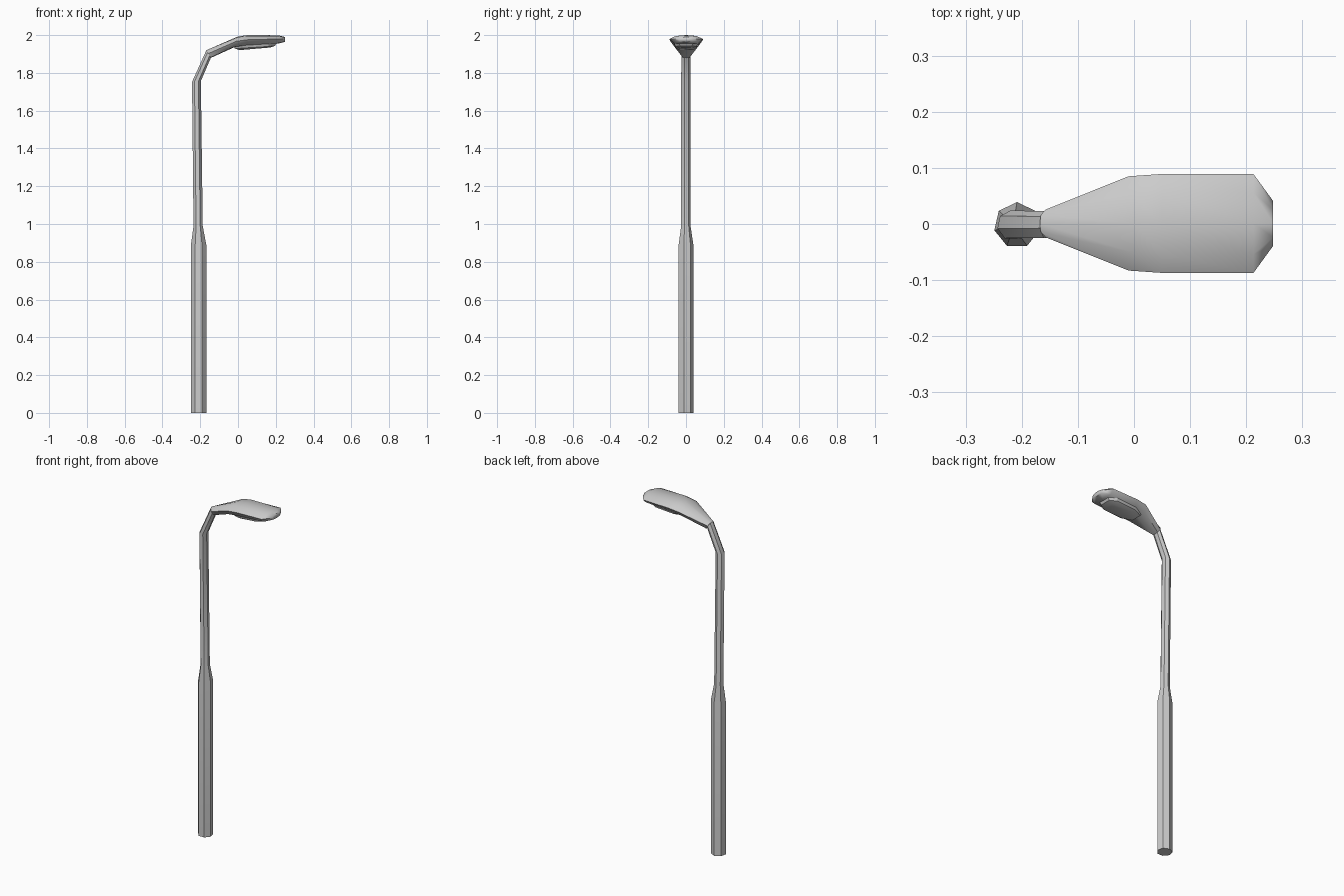
import bpy, bmesh, math
from mathutils import Vector

if "Cube" in bpy.data.objects:
    bpy.data.objects.remove(bpy.data.objects["Cube"])


def ring(top, bottom, half_width, section, yc=0.0):
    """Place a unit section between two points of the xz side profile."""
    a, b = Vector((top[0], yc, top[1])), Vector((bottom[0], yc, bottom[1]))
    mid, v = (a + b) / 2, (a - b) / 2
    return [mid + Vector((0, half_width * u, 0)) + v * w for u, w in section]


def loft(name, rings, angle=40):
    bm = bmesh.new()
    loops = [[bm.verts.new(p) for p in r] for r in rings]
    n = len(loops[0])
    for lo, hi in zip(loops, loops[1:]):
        for i in range(n):
            j = (i + 1) % n
            bm.faces.new((lo[i], lo[j], hi[j], hi[i]))
    bm.faces.new(loops[0])
    bm.faces.new(loops[-1])
    bmesh.ops.recalc_face_normals(bm, faces=bm.faces)
    mesh = bpy.data.meshes.new(name)
    bm.to_mesh(mesh)
    bm.free()
    ob = bpy.data.objects.new(name, mesh)
    bpy.context.collection.objects.link(ob)
    bpy.ops.object.select_all(action='DESELECT')
    bpy.context.view_layer.objects.active = ob
    ob.select_set(True)
    bpy.ops.object.shade_smooth_by_angle(angle=math.radians(angle))
    return ob


# Seven-sided pole: thick base, shoulder, thin upper shaft and bent arm
hept = [(math.cos(k * math.tau / 7), math.sin(k * math.tau / 7)) for k in range(7)]
pole = [
    ((-0.250, 0.0), (-0.167, 0.0), 0.041),
    ((-0.250, 0.89), (-0.167, 0.89), 0.041),
    ((-0.236, 0.99), (-0.186, 0.99), 0.026),
    ((-0.244, 1.752), (-0.196, 1.757), 0.026),
    ((-0.168, 1.920), (-0.143, 1.880), 0.025),
]
loft("pole", [ring(t, b, w, hept, -0.002) for t, b, w in pole])

# Lamp head: flattened section flaring out of the arm, with a chamfered tip
flat = [(1, 0.12), (0.62, 0.84), (0, 1), (-0.62, 0.84),
        (-1, 0.12), (-0.74, -0.9), (0, -1), (0.74, -0.9)]
head = [
    ((-0.168, 1.920), (-0.143, 1.880), 0.025),
    ((0.000, 1.993), (-0.022, 1.935), 0.084),
    ((0.050, 2.000), (0.045, 1.944), 0.088),
    ((0.213, 1.999), (0.213, 1.955), 0.088),
    ((0.248, 1.990), (0.248, 1.964), 0.040),
]
loft("lamp_head", [ring(t, b, w, flat, 0.001) for t, b, w in head], 60)

# Lens: shallow six-sided bowl hanging under the head
outline = [(-0.025, 0.035), (0.035, 0.062), (0.165, 0.062), (0.205, 0.035)]
outline += [(x, -y) for x, y in reversed(outline)]


def lens_ring(scale, drop):
    return [Vector((0.085 + (x - 0.085) * scale, y * scale,
                    1.945 + 0.06 * x - drop)) for x, y in outline]


loft("lens", [lens_ring(1.0, 0.0), lens_ring(0.92, 0.015), lens_ring(0.7, 0.023)], 30)
